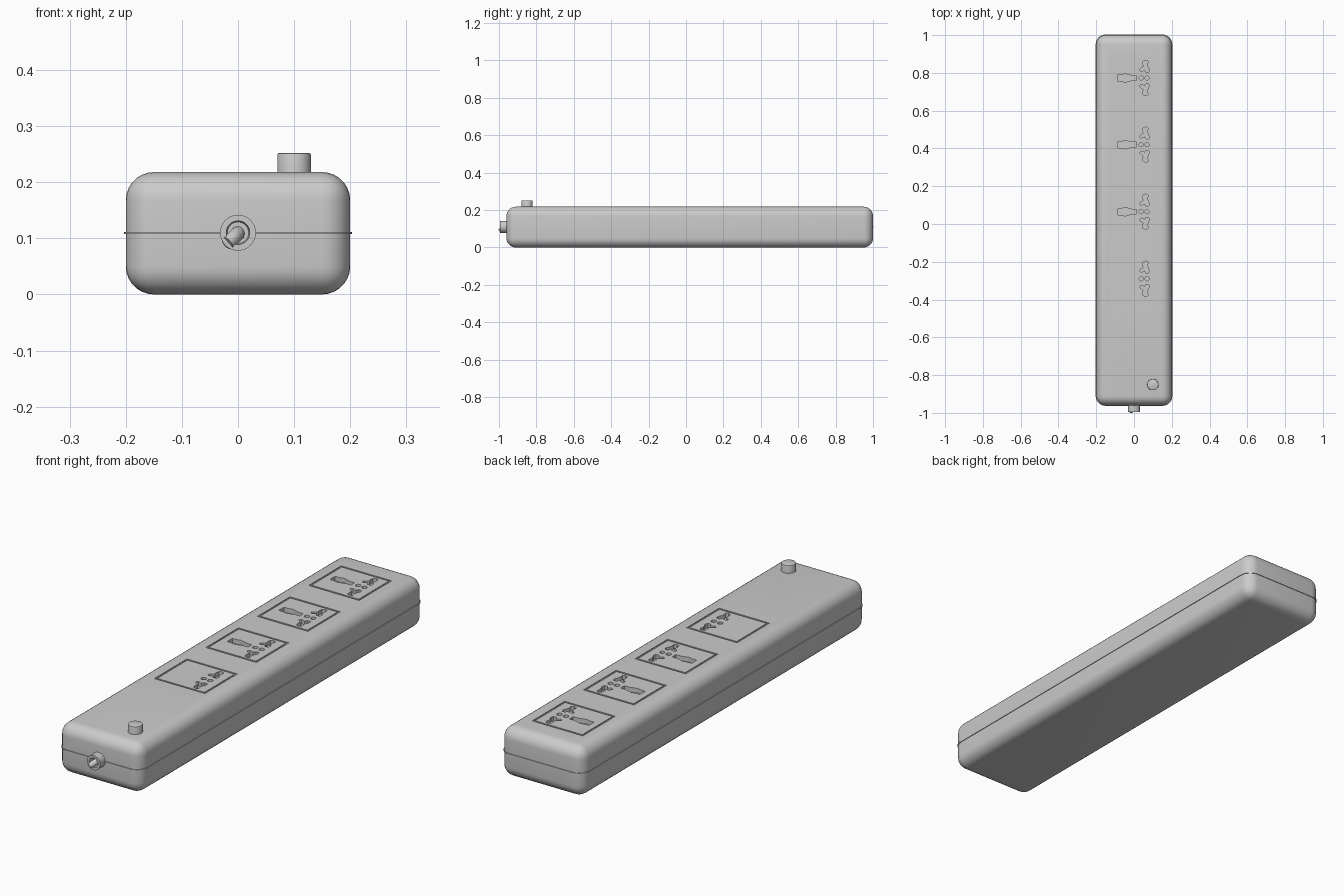
import bpy, bmesh, math

if "Cube" in bpy.data.objects:
    bpy.data.objects.remove(bpy.data.objects["Cube"])

CX, CY, H = 0.0, 0.02, 0.218          # body centre and height
SOCKETS = [-0.29, 0.065, 0.42, 0.773]


def make_object(name, bm, angle=30):
    bmesh.ops.recalc_face_normals(bm, faces=bm.faces)
    me = bpy.data.meshes.new(name)
    bm.to_mesh(me)
    bm.free()
    ob = bpy.data.objects.new(name, me)
    bpy.context.collection.objects.link(ob)
    return smooth(ob, angle)


def smooth(ob, angle=30):
    bpy.ops.object.select_all(action='DESELECT')
    ob.select_set(True)
    bpy.context.view_layer.objects.active = ob
    bpy.ops.object.shade_smooth_by_angle(angle=math.radians(angle))
    return ob


def prism(bm, pts, z0, z1):
    lo = [bm.verts.new((x, y, z0)) for x, y in pts]
    hi = [bm.verts.new((x, y, z1)) for x, y in pts]
    n = len(pts)
    bm.faces.new(lo[::-1])
    bm.faces.new(hi)
    for i in range(n):
        j = (i + 1) % n
        bm.faces.new((lo[i], lo[j], hi[j], hi[i]))


def frame(bm, cx, cy, hx, hy, w, z0, z1):
    def loop(a, b, z):
        return [bm.verts.new((cx + sx * a, cy + sy * b, z))
                for sx, sy in ((-1, -1), (1, -1), (1, 1), (-1, 1))]
    rings = [loop(hx, hy, z0), loop(hx, hy, z1),
             loop(hx - w, hy - w, z1), loop(hx - w, hy - w, z0)]
    for k in range(4):
        a, b = rings[k], rings[(k + 1) % 4]
        for i in range(4):
            j = (i + 1) % 4
            bm.faces.new((a[i], a[j], b[j], b[i]))


def circle(x, y, r, n=16):
    return [(x + r * math.cos(2 * math.pi * i / n),
             y + r * math.sin(2 * math.pi * i / n)) for i in range(n)]


def lathe(name, profile, origin, axis='Z', n=32):
    # profile of (radius, height) revolved about z, or about -y
    bm = bmesh.new()
    rings = []
    for r, h in profile:
        ring = []
        for x, y in circle(0, 0, r, n):
            p = (x, y, h) if axis == 'Z' else (x, -h, y)
            ring.append(bm.verts.new([a + b for a, b in zip(p, origin)]))
        rings.append(ring)
    for a, b in zip(rings, rings[1:]):
        for i in range(n):
            j = (i + 1) % n
            bm.faces.new((a[i], a[j], b[j], b[i]))
    bm.faces.new(rings[0])
    bm.faces.new(rings[-1])
    return make_object(name, bm)


# Rounded housing
bm = bmesh.new()
bmesh.ops.create_cube(bm, size=1)
for v in bm.verts:
    v.co = (v.co.x * 0.4, v.co.y * 1.96 + CY, (v.co.z + 0.5) * H)
bmesh.ops.bevel(bm, geom=bm.edges[:], offset=0.05, segments=7, profile=0.5,
                affect='EDGES')
body = make_object("housing", bm)

# Socket openings and panel grooves
lobe = [(.049, .088), (.064, .094), (.074, .088), (.071, .066), (.081, .042),
        (.077, .030), (.063, .030), (.057, .042), (.037, .034), (.029, .042),
        (.035, .050), (.051, .060), (.047, .070)]
side = [(-.085, .018), (-.062, .018), (-.047, .023), (-.012, .013), (.012, .013)]
bm = bmesh.new()
for k, y in enumerate(SOCKETS):
    for s in (1, -1):
        prism(bm, [(px, y + s * py) for px, py in lobe], H - 0.02, H + 0.02)
    for x in (.038, .069):
        prism(bm, circle(x, y, .011), H - 0.02, H + 0.02)
    if k:
        outline = side + [(a, -b) for a, b in reversed(side)]
        prism(bm, [(a, y + b) for a, b in outline], H - 0.02, H + 0.02)
    frame(bm, 0, y, .122, .112, .008, H - 0.004, H + 0.02)
cutter = make_object("socket_cutter", bm)
cutter.hide_render = True
mod = body.modifiers.new("sockets", 'BOOLEAN')
mod.operation = 'DIFFERENCE'
mod.solver = 'EXACT'
mod.object = cutter
bpy.context.view_layer.objects.active = body
bpy.ops.object.modifier_apply(modifier=mod.name)
bpy.data.objects.remove(cutter)
smooth(body)

# Seam band around the housing
bm = bmesh.new()
r, hx, hy = .052, .203, .983
pts = []
for q, (sx, sy) in enumerate(((1, 1), (-1, 1), (-1, -1), (1, -1))):
    for i in range(9):
        a = math.pi / 2 * (q + i / 8)
        pts.append((sx * (hx - r) + r * math.cos(a),
                    CY + sy * (hy - r) + r * math.sin(a)))
prism(bm, pts, 0.1075, 0.1115)
make_object("seam_band", bm)

# Push button
lathe("button", [(.030, 0), (.030, .048), (.029, .051), (.027, .052)],
      (0.1, -0.85, 0.2))

# Cable collar with hollow end
lathe("cable_collar", [(.032, 0), (.032, .045), (.021, .045), (.019, .015)],
      (0, -0.95, 0.11), 'Y')

# Bent cable stub
cu = bpy.data.curves.new("cable_stub", 'CURVE')
cu.dimensions = '3D'
cu.bevel_depth = 0.013
cu.bevel_resolution = 4
cu.use_fill_caps = True
sp = cu.splines.new('POLY')
path = [(0, -.955, .11), (-.002, -.972, .107), (-.010, -.984, .099),
        (-.019, -.991, .091)]
sp.points.add(len(path) - 1)
for p, co in zip(sp.points, path):
    p.co = (*co, 1)
stub = bpy.data.objects.new("cable_stub", cu)
bpy.context.collection.objects.link(stub)
bpy.ops.object.select_all(action='DESELECT')
stub.select_set(True)
bpy.context.view_layer.objects.active = stub
bpy.ops.object.convert(target='MESH')
smooth(bpy.context.view_layer.objects.active, 40)
